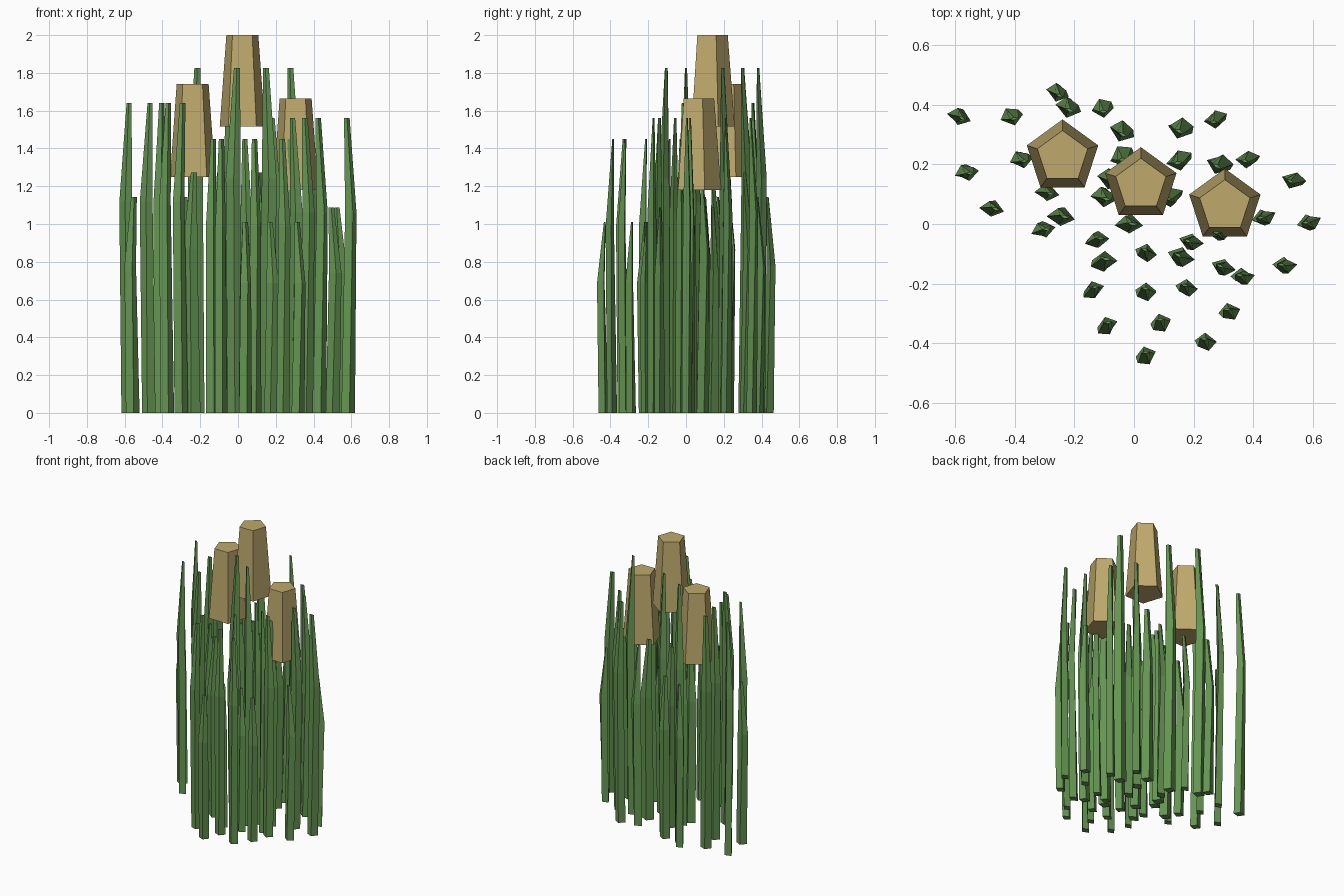
import bpy, bmesh, random
from math import cos, sin, pi, hypot

if "Cube" in bpy.data.objects:
    bpy.data.objects.remove(bpy.data.objects["Cube"])

random.seed(4)

def material(name, rgb):
    m = bpy.data.materials.new(name)
    m.diffuse_color = (*rgb, 1)
    m.use_nodes = True
    m.node_tree.nodes["Principled BSDF"].inputs["Base Color"].default_value = m.diffuse_color
    return m

GREEN = material("reed_green", (0.13, 0.30, 0.085))
TAN = material("seed_tan", (0.52, 0.40, 0.15))

def loft(bm, rings):
    """Skin a stack of equal-length rings and cap both ends."""
    vs = [[bm.verts.new(p) for p in r] for r in rings]
    n = len(vs[0])
    for a, b in zip(vs, vs[1:]):
        for i in range(n):
            j = (i + 1) % n
            bm.faces.new((a[i], a[j], b[j], b[i]))
    bm.faces.new(vs[0][::-1])
    bm.faces.new(vs[-1])

def finish(bm, name, mat):
    bmesh.ops.recalc_face_normals(bm, faces=bm.faces)
    me = bpy.data.meshes.new(name)
    bm.to_mesh(me)
    bm.free()
    me.materials.append(mat)
    bpy.context.collection.objects.link(bpy.data.objects.new(name, me))

def ring(x, y, z, w, d, n, turn=0.0):
    """Flattened polygon, w and d being its half width and half depth."""
    pts = []
    for i in range(n):
        a = 2 * pi * i / n + pi / 2
        px, py = w * cos(a), d * sin(a)
        pts.append((x + px * cos(turn) - py * sin(turn),
                    y + px * sin(turn) + py * cos(turn), z))
    return pts

# Tapered five-sided seed heads
for i, (x, y, z0, z1) in enumerate([(0.023, 0.132, 1.515, 2.0),
                                    (-0.24, 0.225, 1.25, 1.74),
                                    (0.305, 0.06, 1.18, 1.665)]):
    bm = bmesh.new()
    loft(bm, [ring(x, y, z0, 0.126, 0.126, 5), ring(x, y, z1, 0.089, 0.089, 5)])
    finish(bm, f"seed_head_{i + 1}", TAN)

# Leaf clumps: tall height, thickness, tall leaf positions, short leaf positions
clumps = {
    "middle": (1.825, 1.15,
        [(-.22, .39), (-.04, .31), (-.015, .0), (.156, -.11), (.286, .20)],
        [(-.10, .09), (-.04, .226), (.152, .213), (.12, .09), (-.08, .15),
         (-.10, -.125), (-.243, .025), (.156, .32)]),
    "left": (1.64, 1.0,
        [(-.585, .36), (-.475, .052), (-.41, .36), (-.377, .216), (-.303, -.018)],
        [(-.56, .173), (-.256, .44), (-.29, .105), (-.122, -.052), (-.105, .387)]),
    "right": (1.56, 1.0,
        [(.586, .005), (.434, .022), (.298, -.145), (.363, -.176), (.273, .35),
         (.38, .216), (.19, -.06)],
        [(.504, -.139), (.534, .146)]),
    "front": (1.45, 0.95,
        [(-.09, -.34), (.09, -.33), (.24, -.394), (.04, -.095), (-.136, -.22),
         (.286, -.03)],
        [(.04, -.44), (.32, -.293), (.04, -.226), (.176, -.213)]),
}

# Each leaf bows outward at the middle, then narrows to a thin flat tip
for name, (height, s, tall, short) in clumps.items():
    bm = bmesh.new()
    for k, (x, y) in enumerate(tall + short):
        h = height * (1 if k < len(tall) else 0.697)
        r = hypot(x, y) + 1e-6
        ox, oy = 0.014 * x / r, 0.014 * y / r
        t = random.uniform(-0.4, 0.4)
        rings = []
        for z, w, d, bow in ((0, .037, .028, -0.2), (h * 0.68, .034, .024, 0.8),
                             (h, .015, .005, -0.7)):
            rings.append(ring(x + ox * bow, y + oy * bow, z, w * s, d * s, 4,
                              t + 0.25 * bow))
        loft(bm, rings)
    finish(bm, f"{name}_leaves", GREEN)
